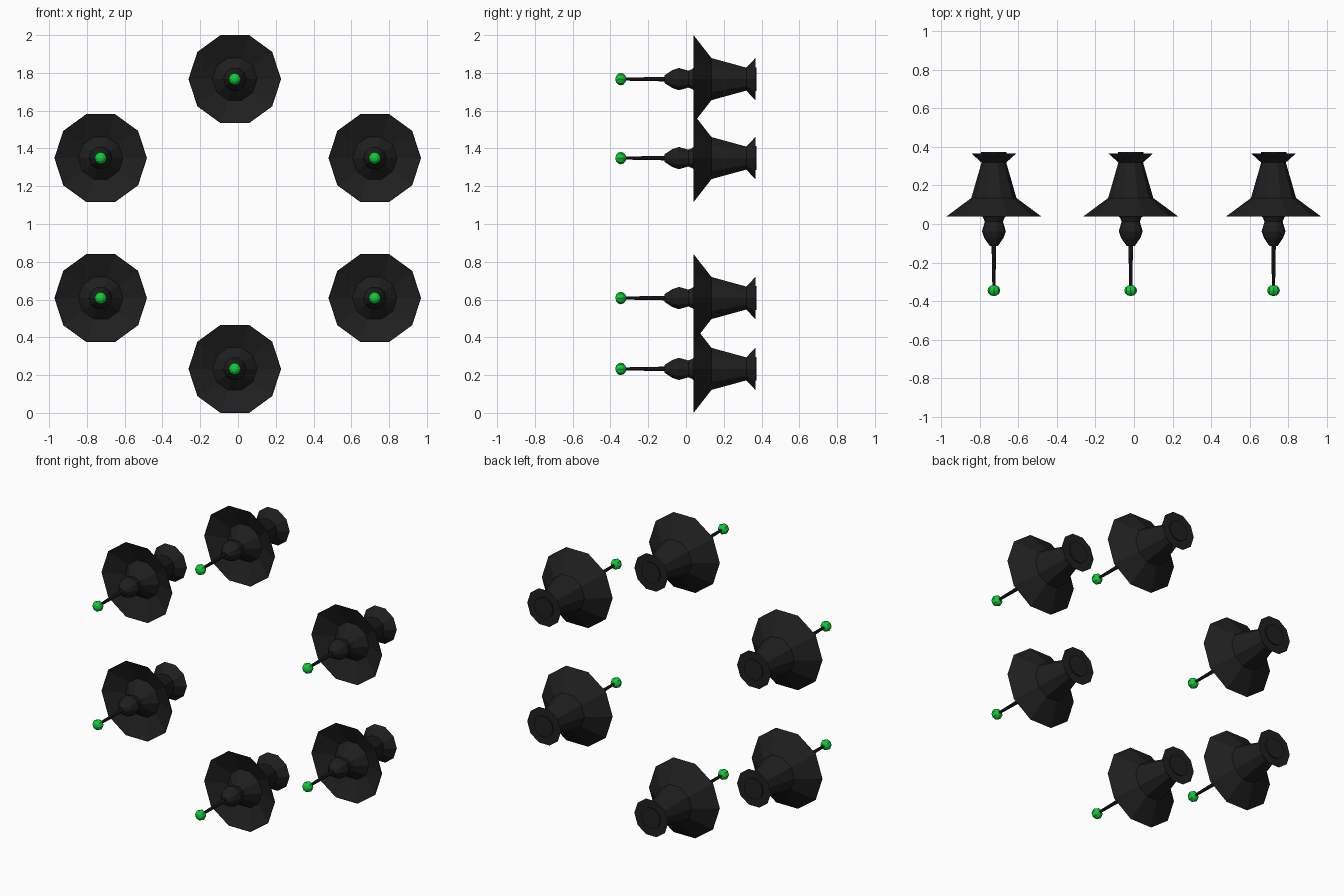
import bpy, bmesh, math

if "Cube" in bpy.data.objects:
    bpy.data.objects.remove(bpy.data.objects["Cube"])

SIDES = 10


def material(name, rgb):
    m = bpy.data.materials.new(name)
    m.diffuse_color = (*rgb, 1.0)
    m.use_nodes = True
    m.node_tree.nodes["Principled BSDF"].inputs["Base Color"].default_value = m.diffuse_color
    return m


BLACK = material("matt black", (0.0135, 0.0135, 0.0135))
GREEN = material("bright green", (0.006, 0.60, 0.04))


def lathe(name, profile, centre, mat, sides=SIDES):
    """Spin (radius, y) points round the y axis; radius 0 makes a pole."""
    bm = bmesh.new()
    rings = []
    for r, y in profile:
        if r == 0:
            rings.append([bm.verts.new((0, y, 0))])
        else:
            rings.append([bm.verts.new((r * math.cos(2 * math.pi * i / sides), y,
                                        r * math.sin(2 * math.pi * i / sides)))
                          for i in range(sides)])
    for a, b in zip(rings, rings[1:]):
        for i in range(sides):
            j = (i + 1) % sides
            if len(a) == 1:
                bm.faces.new((a[0], b[i], b[j]))
            elif len(b) == 1:
                bm.faces.new((a[i], b[0], a[j]))
            else:
                bm.faces.new((a[i], b[i], b[j], a[j]))
    bmesh.ops.recalc_face_normals(bm, faces=bm.faces)
    mesh = bpy.data.meshes.new(name)
    bm.to_mesh(mesh)
    bm.free()
    mesh.materials.append(mat)
    ob = bpy.data.objects.new(name, mesh)
    ob.location = (centre[0], 0, centre[1])
    bpy.context.collection.objects.link(ob)


# bell: shallow dished front, rim, outer wall, waist, rear flare, rear boss
bell = [(0, 0.10), (0.118, 0.092), (0.243, 0.039), (0.245, 0.040),
        (0.117, 0.135), (0.064, 0.319), (0.117, 0.367), (0.066, 0.367),
        (0.066, 0.374), (0, 0.374)]
# bulbous core that spreads into the dish
core = [(0, -0.115), (0.022, -0.113), (0.050, -0.072), (0.062, -0.038),
        (0.047, 0.012), (0.056, 0.034), (0.118, 0.092), (0, 0.105)]
# slim tapered rod
rod = [(0, -0.33), (0.008, -0.33), (0.012, -0.105), (0, -0.105)]
# ball tip
ball = [(0, -0.374)] + [(0.033 * math.sin(a), -0.345 - 0.029 * math.cos(a))
                        for a in (math.pi * k / 6 for k in range(1, 6))] + [(0, -0.316)]

# six units in a ring
centres = [(-0.017, 1.767), (-0.017, 0.233)]
for z in (1.349, 0.608):
    centres += [(-0.727, z), (0.724, z)]

for c in centres:
    lathe("bell", bell, c, BLACK)
    lathe("core", core, c, BLACK)
    lathe("rod", rod, c, BLACK, 8)
    lathe("ball_tip", ball, c, GREEN, 8)
